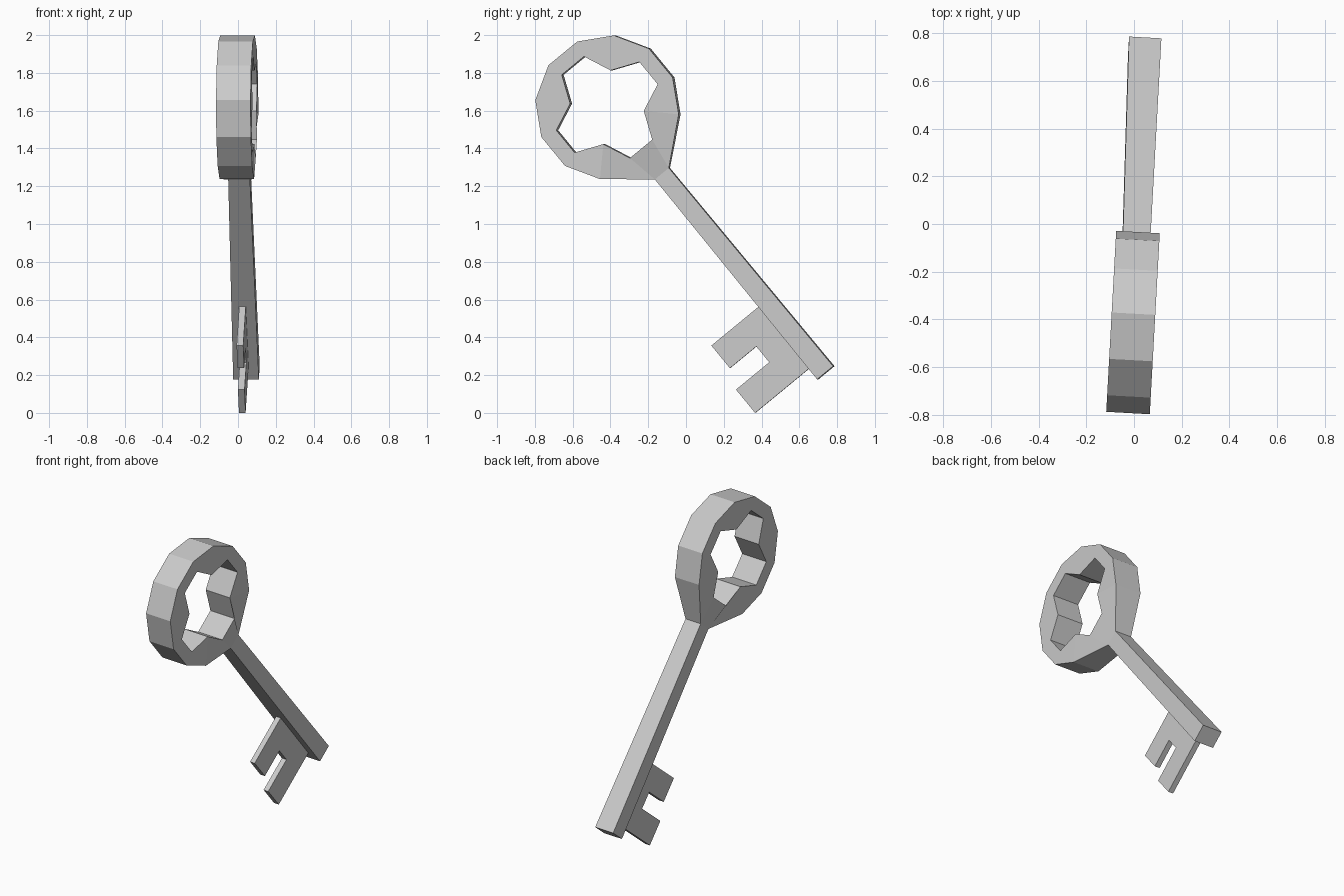
import bpy, bmesh, math
from mathutils import Matrix, Vector

if "Cube" in bpy.data.objects:
    bpy.data.objects.remove(bpy.data.objects["Cube"])

# Key frame: u runs down the shaft, v across it, w through the thickness
TILT, SLOPE = math.radians(-3.15), math.radians(-50.6)
d = Vector((0, math.cos(SLOPE), math.sin(SLOPE)))
e = Vector((0, -math.sin(SLOPE), math.cos(SLOPE)))
basis = Matrix((d, e, (1, 0, 0))).transposed().to_4x4()
FRAME = (Matrix.Rotation(TILT, 4, 'Z') @ Matrix.Translation((0, -0.413, 1.618)) @ basis)


def finish(name, bm):
    bmesh.ops.recalc_face_normals(bm, faces=bm.faces)
    bm.transform(FRAME)
    mesh = bpy.data.meshes.new(name)
    bm.to_mesh(mesh)
    bm.free()
    bpy.context.collection.objects.link(bpy.data.objects.new(name, mesh))


# Joint between bow and shaft, shared by both: (u, half width, w centre, half thickness)
JOINT = (0.455, 0.048, 0.0145, 0.0575)
TIP = (1.819, 0.055, 0.004, 0.068)


def section(bm, u, hv, w, hw):
    return [bm.verts.new((u, sv * hv, w + sw * hw))
            for sv, sw in ((-1, -1), (1, -1), (1, 1), (-1, 1))]


# Bow: 12-sided ring whose hole has three inward points per side and a drawn-out joint
bm = bmesh.new()
rings = []
for i in range(12):
    a = math.radians(15 + 30 * i)
    c, s = math.cos(a), math.sin(a)
    r_in = 0.196 if i in (1, 4, 7, 10) and i != 10 or i == 10 else 0.295
    outer = (0.382 * c, 0.382 * s, 0.0185, 0.0915)
    if i in (0, 11):
        outer = (JOINT[0], math.copysign(JOINT[1], s), JOINT[2], JOINT[3])
    inner = (r_in * c, r_in * s, 0.0185, 0.0915)
    rings.append([bm.verts.new((p[0], p[1], p[2] + k * p[3]))
                  for p, k in ((outer, -1), (outer, 1), (inner, 1), (inner, -1))])
for i in range(12):
    p, q = rings[i], rings[(i + 1) % 12]
    for k in range(4):
        if i == 11 and k == 0:      # left open where the shaft continues
            continue
        m = (k + 1) % 4
        bm.faces.new((p[k], p[m], q[m], q[k]))
finish("bow", bm)

# Shaft: four-sided bar, slightly flared toward the tip
bm = bmesh.new()
start, end = section(bm, *JOINT), section(bm, *TIP)
for k in range(4):
    m = (k + 1) % 4
    bm.faces.new((start[k], start[m], end[m], end[k]))
bm.faces.new(end)
finish("shaft", bm)

# Bit: thin plate with two teeth, rooted inside the shaft
PROFILE = [(1.323, -0.03), (1.323, -0.377), (1.478, -0.377), (1.478, -0.196),
           (1.586, -0.196), (1.586, -0.424), (1.746, -0.424), (1.746, -0.03)]
bm = bmesh.new()
face = bm.faces.new([bm.verts.new((u, v, -0.015)) for u, v in PROFILE])
ext = bmesh.ops.extrude_face_region(bm, geom=[face])["geom"]
bmesh.ops.translate(bm, vec=(0, 0, 0.035),
                    verts=[g for g in ext if isinstance(g, bmesh.types.BMVert)])
finish("bit", bm)
